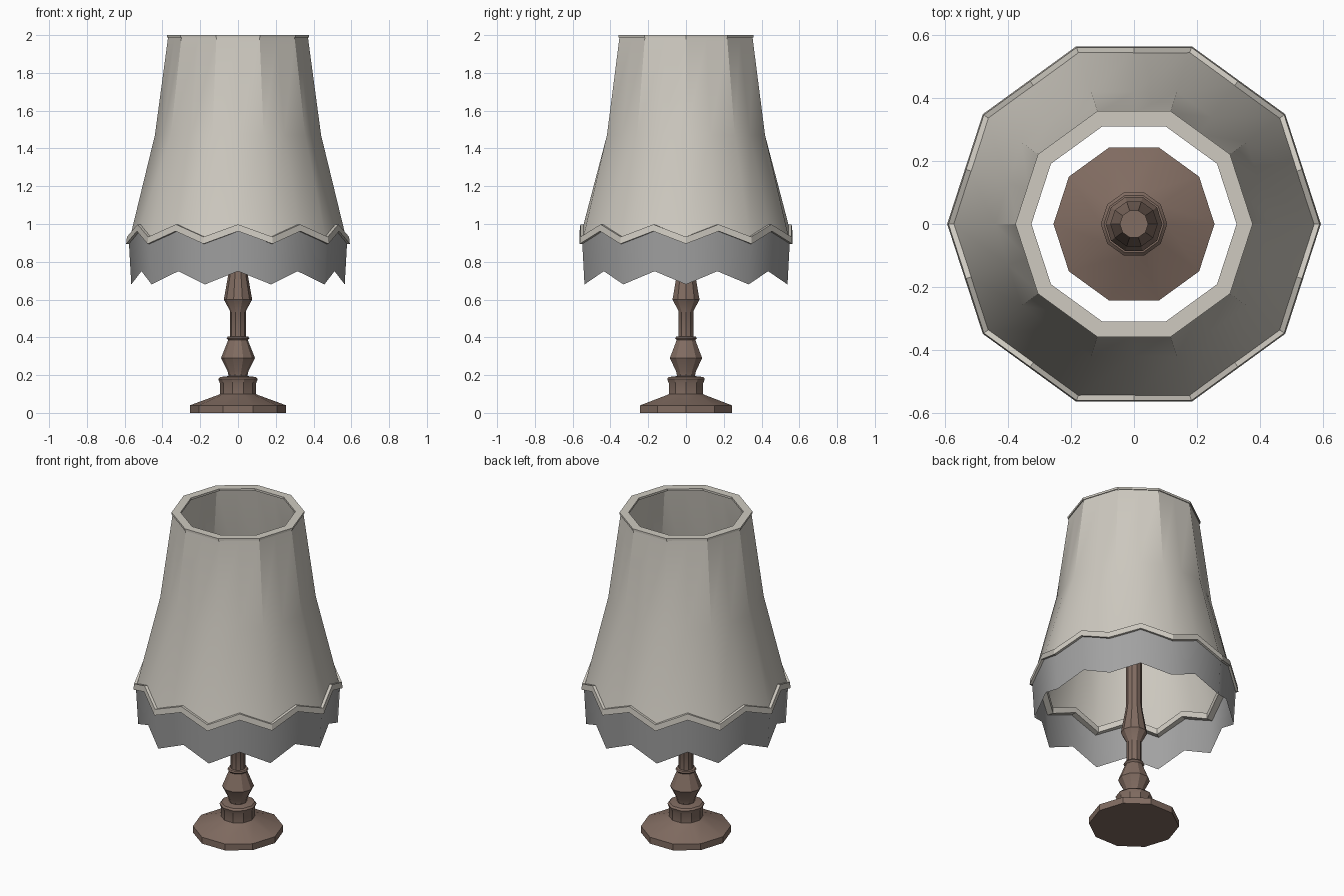
import bpy, bmesh
from math import pi, cos, sin, radians

if "Cube" in bpy.data.objects:
    bpy.data.objects.remove(bpy.data.objects["Cube"])

SIDES = 10
FLAT = cos(pi / SIDES)      # distance of a flat's middle relative to its corner


def material(name, rgb):
    m = bpy.data.materials.new(name)
    m.diffuse_color = (*rgb, 1)
    m.use_nodes = True
    m.node_tree.nodes["Principled BSDF"].inputs["Base Color"].default_value = m.diffuse_color
    return m


def lathe(name, profile, mat, scallop=False, closed=False, caps=False, angle=30):
    """Sweep a profile around z. Profile points are (radius, z) or, when
    scalloped, (radius, z at corners, z at middle of each flat)."""
    n = SIDES * 2 if scallop else SIDES
    bm = bmesh.new()
    rings = []
    for p in profile:
        ring = []
        for i in range(n):
            mid = scallop and i % 2
            a = 2 * pi * i / n
            r = p[0] * (FLAT if mid else 1)
            ring.append(bm.verts.new((r * cos(a), r * sin(a), p[2] if mid else p[1])))
        rings.append(ring)
    pairs = list(zip(rings, rings[1:]))
    if closed:
        pairs.append((rings[-1], rings[0]))
    for lo, hi in pairs:
        for i in range(n):
            j = (i + 1) % n
            bm.faces.new((lo[i], lo[j], hi[j], hi[i]))
    if caps:
        bm.faces.new(rings[0][::-1])
        bm.faces.new(rings[-1])
    if caps or closed:
        bmesh.ops.recalc_face_normals(bm, faces=bm.faces)
    me = bpy.data.meshes.new(name)
    bm.to_mesh(me)
    bm.free()
    me.materials.append(mat)
    ob = bpy.data.objects.new(name, me)
    bpy.context.collection.objects.link(ob)
    bpy.ops.object.select_all(action='DESELECT')
    bpy.context.view_layer.objects.active = ob
    ob.select_set(True)
    bpy.ops.object.shade_smooth_by_angle(angle=radians(angle))
    return ob


wood = material("wood", (0.22, 0.15, 0.12))
cloth = material("cloth", (0.62, 0.59, 0.53))
fringe_grey = material("fringe_grey", (0.36, 0.36, 0.36))

# Turned foot and stem
lathe("stand", [
    (0.255, 0), (0.255, 0.04), (0.105, 0.095), (0.095, 0.10), (0.095, 0.155),
    (0.105, 0.18), (0.095, 0.19), (0.05, 0.195), (0.055, 0.22), (0.09, 0.29),
    (0.052, 0.385), (0.06, 0.395), (0.055, 0.403), (0.042, 0.405),
    (0.042, 0.54), (0.075, 0.60), (0.05, 0.74), (0.045, 0.78), (0.045, 1.2)],
    wood, caps=True)

# Fabric shade with scalloped lower edge
lathe("shade", [(0.575, 0.915, 0.98), (0.44, 1.47, 1.47), (0.37, 1.99, 1.99)],
      cloth, scallop=True)

# Flat collar around the top opening
lathe("top_rim", [(0.376, 1.987), (0.376, 2.0), (0.325, 2.0), (0.325, 1.987)],
      cloth, closed=True)

# Scalloped trim band
lathe("lower_trim", [(0.592, 0.895, 0.962), (0.588, 0.932, 0.998),
                     (0.54, 0.932, 0.998), (0.54, 0.895, 0.962)],
      cloth, scallop=True, closed=True)

# Hanging fringe
lathe("fringe", [(0.565, 0.68, 0.75), (0.578, 0.91, 0.975)],
      fringe_grey, scallop=True, angle=45)
